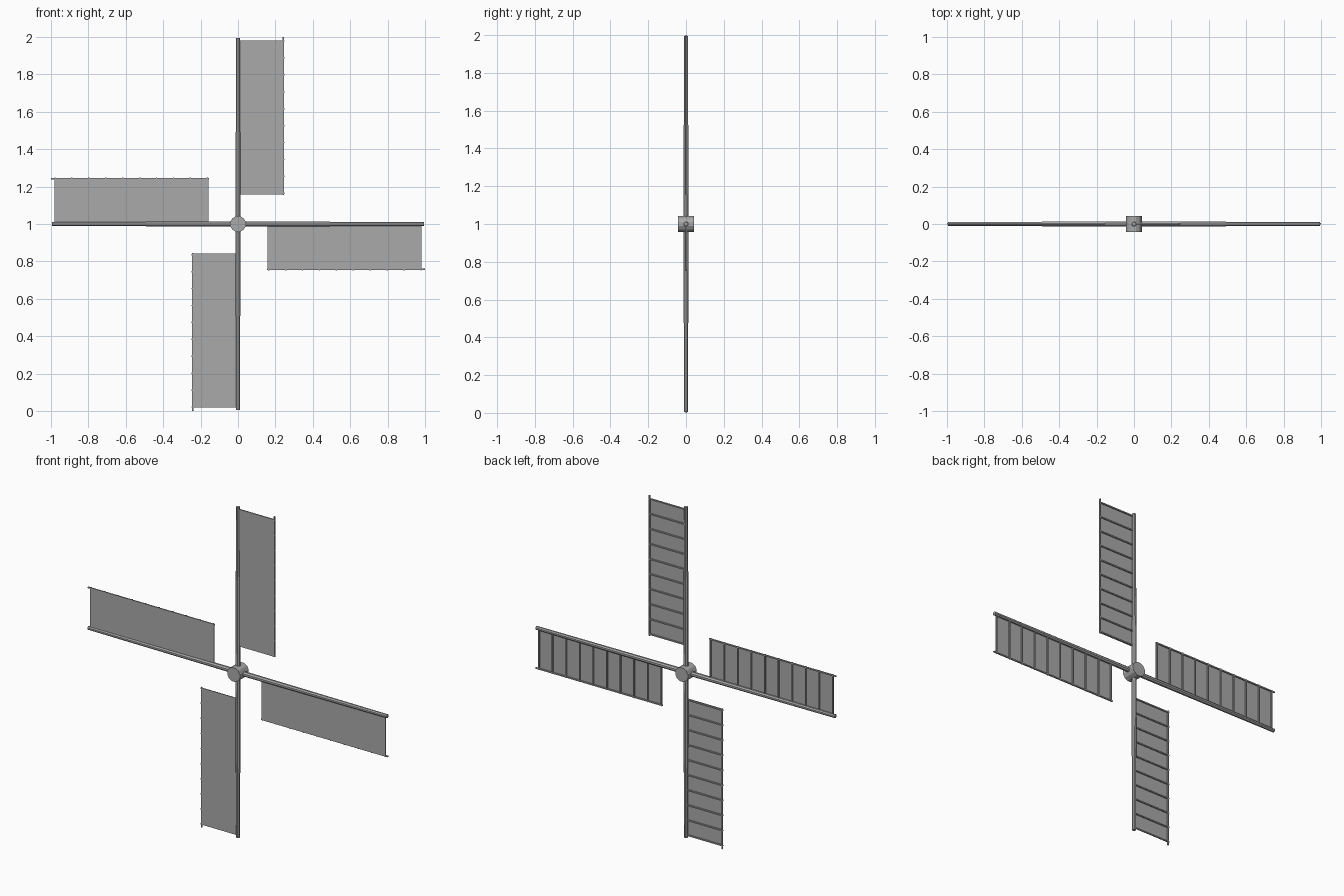
import bpy, bmesh, math
from mathutils import Matrix, Vector

if "Cube" in bpy.data.objects:
    bpy.data.objects.remove(bpy.data.objects["Cube"])

grey = bpy.data.materials.new("weathered grey")
grey.diffuse_color = (0.4, 0.4, 0.4, 1)
grey.use_nodes = True
grey.node_tree.nodes["Principled BSDF"].inputs["Base Color"].default_value = grey.diffuse_color


def rod(bm, a, b, r1, r2, sides):
    """Tapered rod between two points."""
    a, b = Vector(a), Vector(b)
    d = b - a
    rot = d.to_track_quat('Z', 'Y').to_matrix().to_4x4()
    m = Matrix.Translation((a + b) / 2) @ rot @ Matrix.Rotation(math.pi / sides, 4, 'Z')
    bmesh.ops.create_cone(bm, cap_ends=True, segments=sides, radius1=r1,
                          radius2=r2, depth=d.length, matrix=m)


def finish(bm, name, turn=0):
    """Turn the part about the hub axis and lift it to hub height."""
    bm.transform(Matrix.Translation((0, 0, 1)) @ Matrix.Rotation(turn, 4, 'Y'))
    me = bpy.data.meshes.new(name)
    bm.to_mesh(me)
    bm.free()
    me.materials.append(grey)
    ob = bpy.data.objects.new(name, me)
    bpy.context.collection.objects.link(ob)


# Hub
bm = bmesh.new()
rod(bm, (0, -0.042, 0), (0, 0.042, 0), 0.043, 0.043, 12)
finish(bm, "hub")

for k, side in enumerate(("top", "right", "bottom", "left")):
    turn = k * math.pi / 2

    # Tapered main spar
    bm = bmesh.new()
    rod(bm, (0, 0, 0), (0, 0, 0.995), 0.015, 0.011, 8)
    finish(bm, side + "_spar", turn)

    # Thin outer rail
    bm = bmesh.new()
    rod(bm, (0.242, 0.001, 0.155), (0.242, 0.001, 1.0), 0.005, 0.005, 4)
    finish(bm, side + "_outer_rail", turn)

    # Cross battens behind the cloth
    bm = bmesh.new()
    for i in range(10):
        z = 0.164 + i * 0.0905
        rod(bm, (0, 0.001, z), (0.248, 0.001, z), 0.005, 0.005, 4)
    finish(bm, side + "_battens", turn)

    # Sail cloth
    bm = bmesh.new()
    bm.faces.new([bm.verts.new(p) for p in (
        (0, -0.004, 0.158), (0.245, -0.004, 0.158),
        (0.245, -0.004, 0.98), (0, -0.004, 0.98))])
    finish(bm, side + "_sail_cloth", turn)
